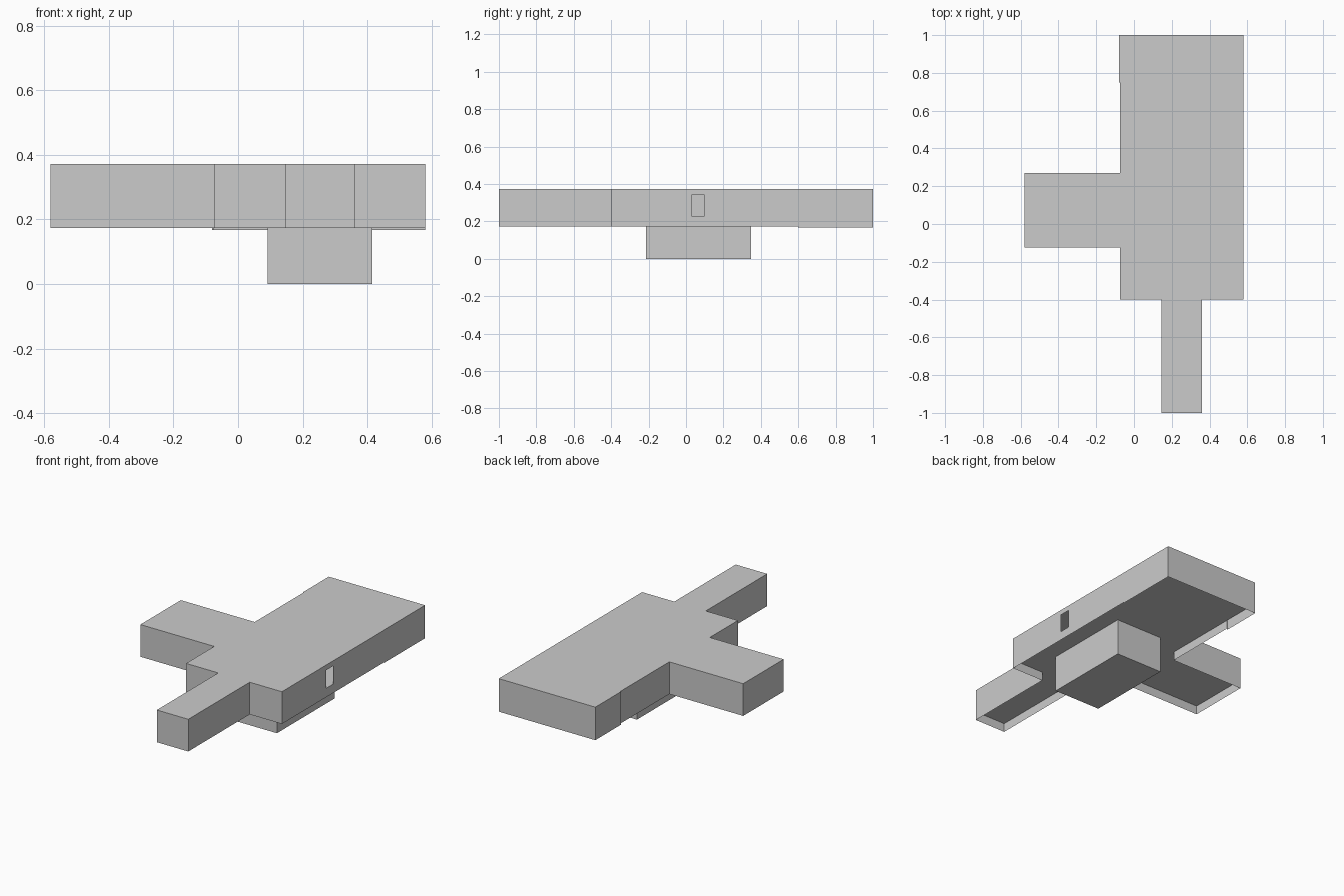
import bpy

if "Cube" in bpy.data.objects:
    bpy.data.objects.remove(bpy.data.objects["Cube"])

TOP, BASE, FLOOR = 0.372, 0.173, 0.228


def make_mesh(name, verts, faces):
    mesh = bpy.data.meshes.new(name)
    mesh.from_pydata(verts, [], faces)
    mesh.update()
    obj = bpy.data.objects.new(name, mesh)
    bpy.context.collection.objects.link(obj)
    return obj


def quads(name, corner_sets):
    verts = [v for q in corner_sets for v in q]
    return make_mesh(name, verts, [range(4 * i, 4 * i + 4) for i in range(len(corner_sets))])


def wall(a, b, z0, z1):
    return [(*a, z0), (*b, z0), (*b, z1), (*a, z1)]


# Plan of the hall with its front corridor and left wing, counter-clockwise
plan = [(0.58, -0.4), (0.58, 0.6), (0.58, 1), (-0.08, 1), (-0.08, 0.75),
        (-0.075, 0.75), (-0.075, 0.27), (-0.58, 0.27), (-0.58, -0.125),
        (-0.075, -0.125), (-0.075, -0.4), (0.145, -0.4), (0.145, -1),
        (0.36, -1), (0.36, -0.4)]

# Roof sheet
make_mesh("roof", [(x, y, TOP) for x, y in plan], [range(len(plan))])

# Outer walls, slightly deeper at the back; the first edge holds the doorway
sides = []
for i, a in enumerate(plan):
    b = plan[(i + 1) % len(plan)]
    if i:
        deep = min(a[1], b[1]) >= 0.6
        sides.append(wall(a, b, 0.168 if deep else BASE, TOP))
door_y, door_z, x = (0.03, 0.10), (FLOOR, 0.34), 0.58
sides += [wall((x, -0.4), (x, door_y[0]), BASE, TOP),
          wall((x, door_y[1]), (x, 0.6), BASE, TOP),
          wall((x, door_y[0]), (x, door_y[1]), BASE, door_z[0]),
          wall((x, door_y[0]), (x, door_y[1]), door_z[1], TOP)]
quads("outer_walls", sides)

# Raised floor sheets, left open over the sunken room
px0, px1, py0, py1 = 0.092, 0.415, -0.213, 0.348


def sheet(x0, x1, y0, y1, z):
    return [(x0, y0, z), (x0, y1, z), (x1, y1, z), (x1, y0, z)]


quads("floor", [sheet(*r, FLOOR) for r in (
    (-0.075, 0.58, py1, 1), (-0.075, 0.58, -0.4, py0),
    (-0.075, px0, py0, py1), (px1, 0.58, py0, py1),
    (0.145, 0.36, -1, -0.4), (-0.58, -0.075, -0.125, 0.27))])

# Sunken room below the floor
ring = [(px0, py0), (px1, py0), (px1, py1), (px0, py1)]
quads("sunken_room", [wall(ring[i], ring[(i + 1) % 4], 0, FLOOR) for i in range(4)]
      + [sheet(px0, px1, py0, py1, 0)])
